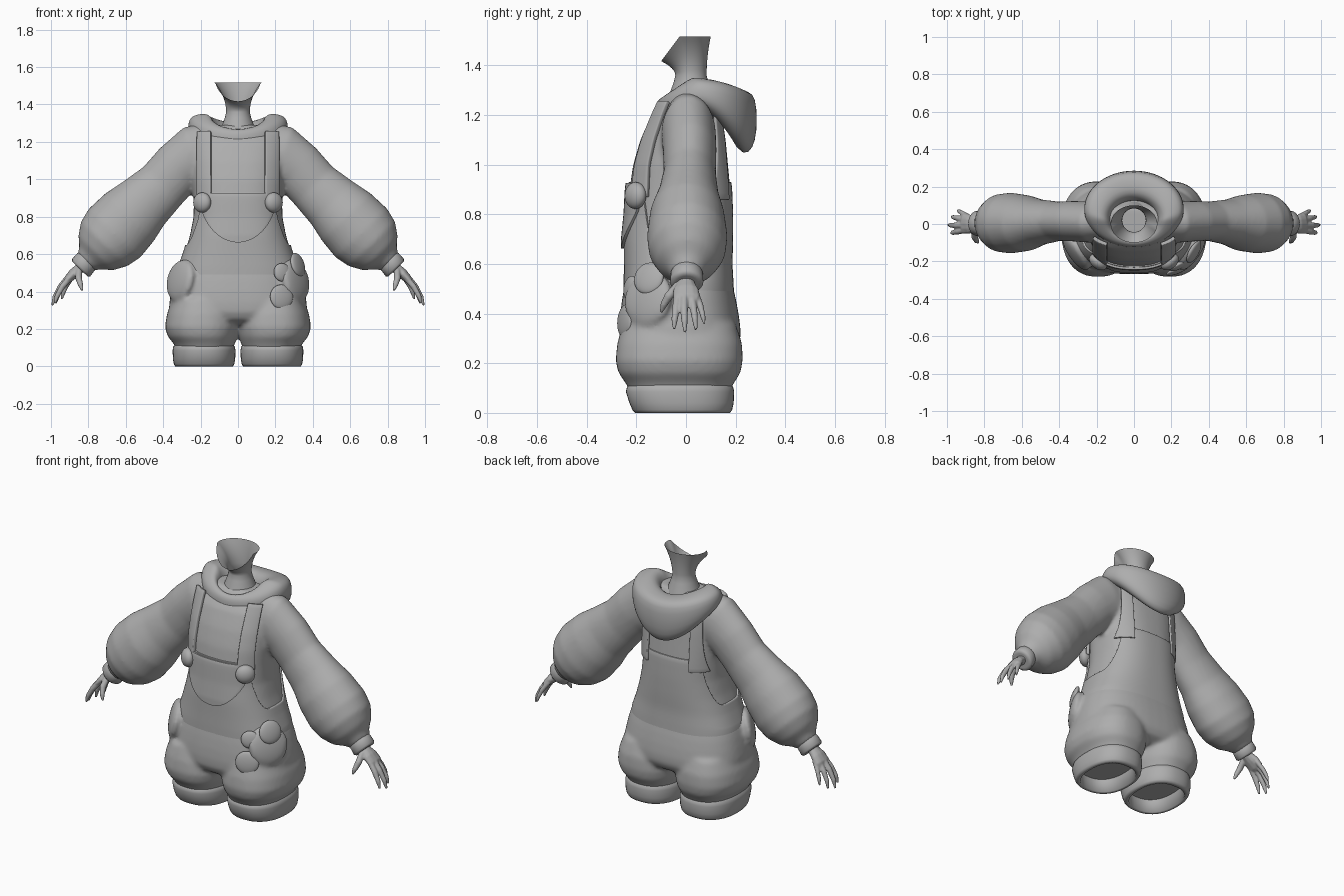
import bpy, bmesh, math
from mathutils import Vector, Matrix

if "Cube" in bpy.data.objects:
    bpy.data.objects.remove(bpy.data.objects["Cube"])

mat = bpy.data.materials.new("plain_grey")
mat.diffuse_color = (0.42, 0.42, 0.42, 1)
mat.use_nodes = True
mat.node_tree.nodes["Principled BSDF"].inputs["Base Color"].default_value = mat.diffuse_color
TAU, N = math.tau, 48

# torso profile: z, half width, front y, back y
PROFILE = [(.22, .365, -.27, .22), (.30, .375, -.272, .225), (.40, .357, -.265, .212),
           (.50, .333, -.252, .193), (.60, .297, -.25, .187), (.70, .266, -.25, .19),
           (.80, .246, -.24, .19), (.90, .245, -.235, .186), (1.0, .25, -.22, .176),
           (1.1, .25, -.19, .166), (1.2, .25, -.145, .15), (1.27, .245, -.11, .13),
           (1.32, .17, -.07, .11)]
POW = 2.5


def section(z):
    z = min(max(z, PROFILE[0][0]), PROFILE[-1][0])
    for a, b in zip(PROFILE, PROFILE[1:]):
        if z <= b[0]:
            t = (z - a[0]) / (b[0] - a[0])
            rx, y0, y1 = (p + (q - p) * t for p, q in zip(a[1:], b[1:]))
            return rx, (y0 + y1) / 2, (y1 - y0) / 2


def skin(ang, z, k=1.0):
    """Point on the torso surface at an angle and height."""
    rx, cy, ry = section(z)
    c, s = math.cos(ang), math.sin(ang)
    return Vector((k * rx * math.copysign(abs(c) ** (2 / POW), c),
                   cy + k * ry * math.copysign(abs(s) ** (2 / POW), s), z))


def face_y(x, z, side):
    rx, cy, ry = section(z)
    return cy + side * ry * max(0, 1 - min(1, abs(x / rx)) ** POW) ** (1 / POW)


def finish(name, bm):
    bmesh.ops.recalc_face_normals(bm, faces=bm.faces)
    me = bpy.data.meshes.new(name)
    for f in bm.faces:
        f.smooth = True
    bm.to_mesh(me)
    bm.free()
    me.materials.append(mat)
    ob = bpy.data.objects.new(name, me)
    bpy.context.collection.objects.link(ob)
    return ob


def loft(bm, rings, caps=True, loop=False):
    vs = [[bm.verts.new(p) for p in r] for r in rings]
    for a, b in list(zip(vs, vs[1:])) + ([(vs[-1], vs[0])] if loop else []):
        for i in range(len(a)):
            j = (i + 1) % len(a)
            bm.faces.new((a[i], a[j], b[j], b[i]))
    if caps and not loop:
        bm.faces.new(vs[0][::-1])
        bm.faces.new(vs[-1])


def tube_rings(pts, n=24):
    """pts: (x, y, z, radius, radius along y)"""
    out = []
    for i, p in enumerate(pts):
        t = (Vector(pts[min(i + 1, len(pts) - 1)][:3]) - Vector(pts[max(i - 1, 0)][:3])).normalized()
        v = t.cross(Vector((0, 1, 0))).normalized()
        u = v.cross(t)
        out.append([Vector(p[:3]) + u * p[4] * math.cos(TAU * k / n) + v * p[3] * math.sin(TAU * k / n)
                    for k in range(n)])
    return out


def flip(pts, s):
    return [(p[0] * s,) + tuple(p[1:]) for p in pts]


def fuse(ob, voxel, smooth):
    m = ob.modifiers.new("fuse", "REMESH")
    m.mode, m.voxel_size, m.use_smooth_shade = "VOXEL", voxel, True
    m = ob.modifiers.new("soften", "SMOOTH")
    m.factor, m.iterations = .5, smooth


def box_ring(z, x0, x1, y0, y1, k=1.0):
    cx, cy, rx, ry = (x0 + x1) / 2, (y0 + y1) / 2, (x1 - x0) / 2 * k, (y1 - y0) / 2 * k
    return [Vector((cx + rx * math.copysign(abs(math.cos(a)) ** .85, math.cos(a)),
                    cy + ry * math.copysign(abs(math.sin(a)) ** .85, math.sin(a)), z))
            for a in ANGLES]


def add_disc(bm, deg, z, r, depth, out=0.0):
    """Flattened round piece set against the torso."""
    a = math.radians(deg)
    n = (skin(a + .05, z) - skin(a - .05, z)).cross(skin(a, z + .03) - skin(a, z - .03)).normalized()
    m = Matrix.Translation(skin(a, z) + n * out) @ n.to_track_quat("Z", "Y").to_matrix().to_4x4() \
        @ Matrix.Diagonal((r, r, depth, 1))
    bmesh.ops.create_uvsphere(bm, u_segments=32, v_segments=16, radius=1, matrix=m)


ANGLES = [TAU * i / N for i in range(N)]

# trousers: hips, legs and side pockets fused
bm = bmesh.new()
HIPS = [(.215, .4), (.225, .7), (.25, .9), (.29, .98), (.34, 1), (.4, 1), (.46, 1), (.5, .99),
        (.55, .965), (.62, .93)]
loft(bm, [[skin(a, z, k) for a in ANGLES] for z, k in HIPS])
LEG = [(.36, .03, .35, -.255, .2), (.28, .0, .38, -.277, .226), (.21, -.008, .391, -.284, .229),
       (.16, .002, .376, -.272, .219), (.12, .018, .343, -.243, .193), (.085, .03, .328, -.225, .175)]
for s in (-1, 1):
    loft(bm, [[Vector((p.x * s, p.y, p.z)) for p in box_ring(*r)] for r in LEG])
for deg in (-28, -152):
    add_disc(bm, deg, .46, .115, .034)
fuse(finish("trousers", bm), .011, 12)

# bib: thin shell with scooped armholes
def rim(a):
    t = min(1, max(0, (abs(math.cos(a)) - .68) / .3))
    return .93 - .28 * t * t * (3 - 2 * t)

bm = bmesh.new()
FINE = [TAU * i / 96 for i in range(96)]
rows = [[skin(a, .44, .965) for a in FINE], [skin(a, .48, .985) for a in FINE]]
rows += [[skin(a, .52 + (rim(a) - .52) * k / 14) for a in FINE] for k in range(15)]
rows += [[skin(a, rim(a) - .002, .94) for a in FINE]]
loft(bm, rows, caps=False)
ob = finish("bib", bm)
m = ob.modifiers.new("soft_edge", "BEVEL")
m.width, m.segments, m.angle_limit = .004, 2, math.radians(50)

# rolled leg cuffs, hollow from below
for s, side in ((-1, "right"), (1, "left")):
    bm = bmesh.new()
    rows = [(.095, .78, 0), (.0, .82, .02), (.0, .93, .02), (.012, .97, .018), (.04, 1, .012),
            (.085, 1.01, 0), (.105, .99, 0), (.117, .93, 0)]
    loft(bm, [[Vector((p.x * s, p.y, p.z)) for p in
               box_ring(z, .015, .348, -.24 + d, .192, k)] for z, k, d in rows], caps=False)
    finish(side + "_leg_cuff", bm)

# shirt: torso and puffed sleeves fused
ARM = [(.14, .01, 1.13, .175, .10), (.23, .01, 1.125, .165, .11), (.32, .015, 1.06, .145, .108),
       (.405, .015, .965, .143, .105), (.505, .01, .872, .16, .122), (.58, .005, .797, .182, .15),
       (.66, .005, .712, .19, .162), (.715, .005, .655, .172, .155), (.76, .005, .607, .132, .122),
       (.79, .005, .58, .085, .08), (.815, .005, .555, .06, .06)]
bm = bmesh.new()
loft(bm, [[skin(a, z, .965 - max(0, z - 1.2) * 3) for a in ANGLES]
          for z in (.5 + .79 * k / 24 for k in range(25))])
for s in (-1, 1):
    loft(bm, tube_rings(flip(ARM, s), 32))
fuse(finish("shirt", bm), .012, 6)

# wrist cuffs, palms, fingers
FINGERS = [[(.895, -.03, .48, .017, .017), (.94, -.04, .425, .016, .016), (.968, -.046, .375, .013, .013), (.978, -.048, .338, .006, .006)],
           [(.90, -.006, .485, .017, .017), (.95, -.008, .425, .016, .016), (.98, -.006, .37, .013, .013), (.993, -.004, .325, .006, .006)],
           [(.895, .02, .48, .016, .016), (.94, .03, .425, .015, .015), (.965, .036, .375, .012, .012), (.975, .04, .335, .006, .006)],
           [(.885, .04, .48, .014, .014), (.918, .058, .43, .013, .013), (.935, .068, .39, .011, .011), (.942, .074, .358, .005, .005)],
           [(.85, -.03, .515, .018, .018), (.852, -.07, .47, .018, .018), (.842, -.09, .435, .014, .014), (.832, -.1, .405, .006, .006)]]
PALM = [(.82, .0, .55, .03, .036), (.85, .0, .52, .028, .036), (.88, 0, .495, .028, .052),
        (.91, .002, .465, .022, .055), (.922, .002, .45, .012, .045)]
CUFF = [(.845, .52, .045), (.845, .52, .058), (.838, .528, .067), (.812, .56, .065), (.80, .575, .056)]
for s, side in ((-1, "right"), (1, "left")):
    bm = bmesh.new()
    loft(bm, [[Vector((s * (x + .72 * r * math.sin(t)), .003 + r * math.cos(t), z + .7 * r * math.sin(t)))
               for t in (TAU * k / 24 for k in range(24))] for x, z, r in CUFF])
    finish(side + "_wrist_cuff", bm)
    bm = bmesh.new()
    for part in [PALM] + FINGERS:
        loft(bm, tube_rings(flip(part, s), 12))
    fuse(finish(side + "_hand", bm), .005, 2)

# hood: thick collar dipping to a point in front, hanging down as a bag at the back
bm = bmesh.new()
rings = []
for a in ANGLES:
    c, s = math.cos(a), math.sin(a)
    k = (1 + s) / 2
    top = 1.268 + .085 * min(1, k * 2.4) ** .9 - .05 * k ** 4
    drop = .06 + .18 * k ** 2.3
    inner, outer = Vector((.135 * c, .03 + .105 * s, 0)), Vector((.266 * c, .08 + .205 * s, 0))
    prof = [(-.1, top - .08), (0, top - .03), (.2, top), (.5, top), (.8, top - .01),
            (.97, top - .03), (1.02, top - .04 - drop * .35), (.97, top - .03 - drop * .75),
            (.8, top - .02 - drop), (.5, top - .02 - drop), (.0, top - .1)]
    rings.append([inner.lerp(outer, f) + Vector((0, 0, z)) for f, z in prof])
loft(bm, rings, loop=True)
finish("hood", bm).modifiers.new("round", "SUBSURF").levels = 1

# neck: flares into an open slanted cut under the jaw
bm = bmesh.new()
rings = [[Vector((r * math.cos(a), .02 + r * math.sin(a), z)) for a in ANGLES]
         for z, r in ((1.2, .11), (1.29, .085), (1.33, .07), (1.36, .063))]
for k in range(1, 9):
    t = k / 8
    ring = []
    for a in ANGLES:
        c, s = math.cos(a), math.sin(a)
        low, y = Vector((.063 * c, .02 + .063 * s, 1.36)), .1 * s
        end = Vector((.125 * c, y, 1.517 - max(0, -.025 - y) / .075 * .1))
        p = low.lerp(end, t ** 2)
        p.z = low.z + (end.z - low.z) * t
        ring.append(p)
    rings.append(ring)
loft(bm, rings, caps=False)
finish("neck", bm)


# cloth sheets lying on the torso: rows of (z, x0, x1)
def sheet(name, rows, side, thick, cols=8):
    bm = bmesh.new()
    g = [[bm.verts.new((x, face_y(x, z, side) + side * .003, z)) for x in
          (x0 + (x1 - x0) * i / cols for i in range(cols + 1))] for z, x0, x1 in rows]
    for a, b in zip(g, g[1:]):
        for i in range(cols):
            bm.faces.new((a[i], a[i + 1], b[i + 1], b[i]))
    ob = finish(name, bm)
    m = ob.modifiers.new("thickness", "SOLIDIFY")
    m.thickness, m.offset = thick, 0
    m = ob.modifiers.new("soft_edge", "BEVEL")
    m.width, m.segments = .004, 2


for s, side in ((-1, "right"), (1, "left")):
    sheet(side + "_front_strap", [(z, s * .18 - .036, s * .18 + .036) for z in
                                  (.87 + .385 * i / 16 for i in range(17))], -1, .02)
    sheet(side + "_back_strap", [(.86 + .36 * t, s * .135, s * (.195 + .03 * (1 - t) ** 3)) for t in
                                 (i / 14 for i in range(15))], 1, .014)
sheet("bib_pocket", [(.925 - .262 * math.sin(t), -.2 * math.cos(t) - .002, .2 * math.cos(t) + .002)
                     for t in (math.pi / 2 * i / 20 for i in range(21))], -1, .018, 20)

# buttons and round patches
DISCS = [("left_button", -47, .875, .054, .036, .018), ("right_button", -133, .875, .054, .036, .018),
         ("upper_patch", -24, .535, .066, .02, .026), ("middle_patch", -51, .50, .05, .018, .014),
         ("lower_patch", -56, .37, .066, .018, .014)]
for name, *args in DISCS:
    bm = bmesh.new()
    add_disc(bm, *args)
    finish(name, bm)
